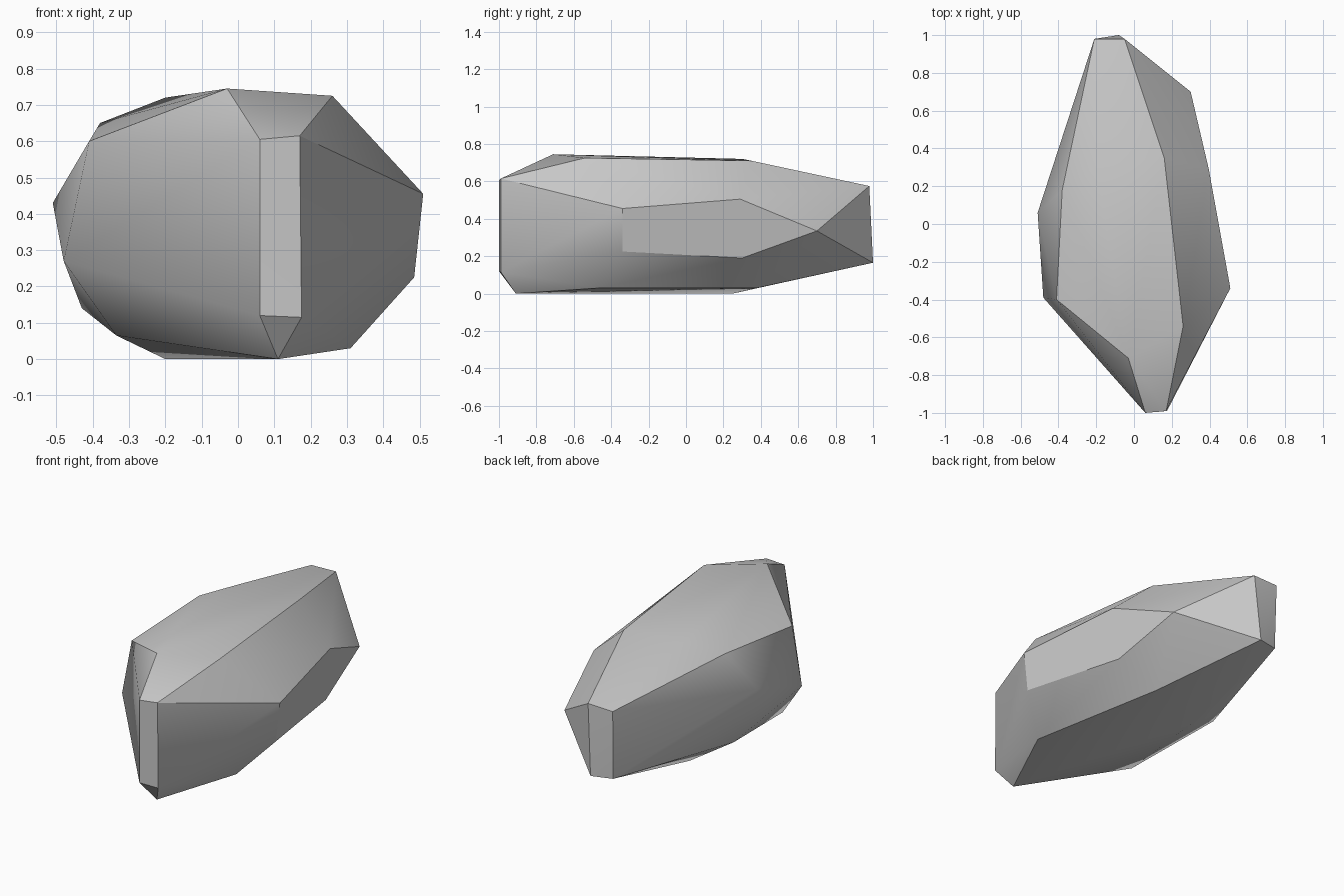
import bpy
import bmesh
import math

cube = bpy.data.objects.get("Cube")
if cube:
    bpy.data.objects.remove(cube, do_unlink=True)

# One plain stone colour
stone = bpy.data.materials.new("stone_grey")
stone.use_nodes = True
colour = (0.58, 0.58, 0.58, 1.0)
stone.diffuse_color = colour
stone.node_tree.nodes["Principled BSDF"].inputs["Base Color"].default_value = colour

# Corners of the boulder, grouped by side
front_facet = [(0.06, -1.0, 0.605), (0.17, -0.99, 0.615),
               (0.06, -1.0, 0.12), (0.175, -0.99, 0.115)]
top_rim = [(-0.03, -0.71, 0.745), (0.26, -0.54, 0.725), (0.16, 0.35, 0.71),
           (-0.20, 0.30, 0.72), (-0.38, 0.18, 0.65), (-0.41, -0.40, 0.60)]
left_facet = [(0.51, -0.34, 0.455), (0.485, -0.34, 0.225), (0.36, 0.30, 0.19),
              (0.30, 0.70, 0.335), (0.396, 0.29, 0.505)]
right_ridge = [(-0.51, 0.06, 0.43), (-0.48, -0.39, 0.27), (-0.43, 0.17, 0.14)]
back_facet = [(-0.05, 0.98, 0.575), (-0.21, 0.98, 0.57),
              (-0.08, 1.0, 0.165), (-0.205, 0.97, 0.17)]
bottom_rim = [(0.11, -0.91, 0.0), (0.31, -0.46, 0.03), (0.155, 0.38, 0.03),
              (-0.20, 0.25, 0.0), (-0.335, -0.42, 0.065)]

# Wrap the corners in a convex, chiselled skin
bm = bmesh.new()
for corner in front_facet + top_rim + left_facet + right_ridge + back_facet + bottom_rim:
    bm.verts.new(corner)
hull = bmesh.ops.convex_hull(bm, input=bm.verts[:])
loose = [v for v in bm.verts if not v.link_faces]
bmesh.ops.delete(bm, geom=loose, context="VERTS")
bmesh.ops.recalc_face_normals(bm, faces=bm.faces[:])

mesh = bpy.data.meshes.new("boulder")
bm.to_mesh(mesh)
bm.free()
mesh.materials.append(stone)
boulder = bpy.data.objects.new("boulder", mesh)
bpy.context.collection.objects.link(boulder)

# Soft shading across gentle folds, crisp main edges
bpy.ops.object.select_all(action="DESELECT")
boulder.select_set(True)
bpy.context.view_layer.objects.active = boulder
bpy.ops.object.shade_smooth_by_angle(angle=math.radians(30))
